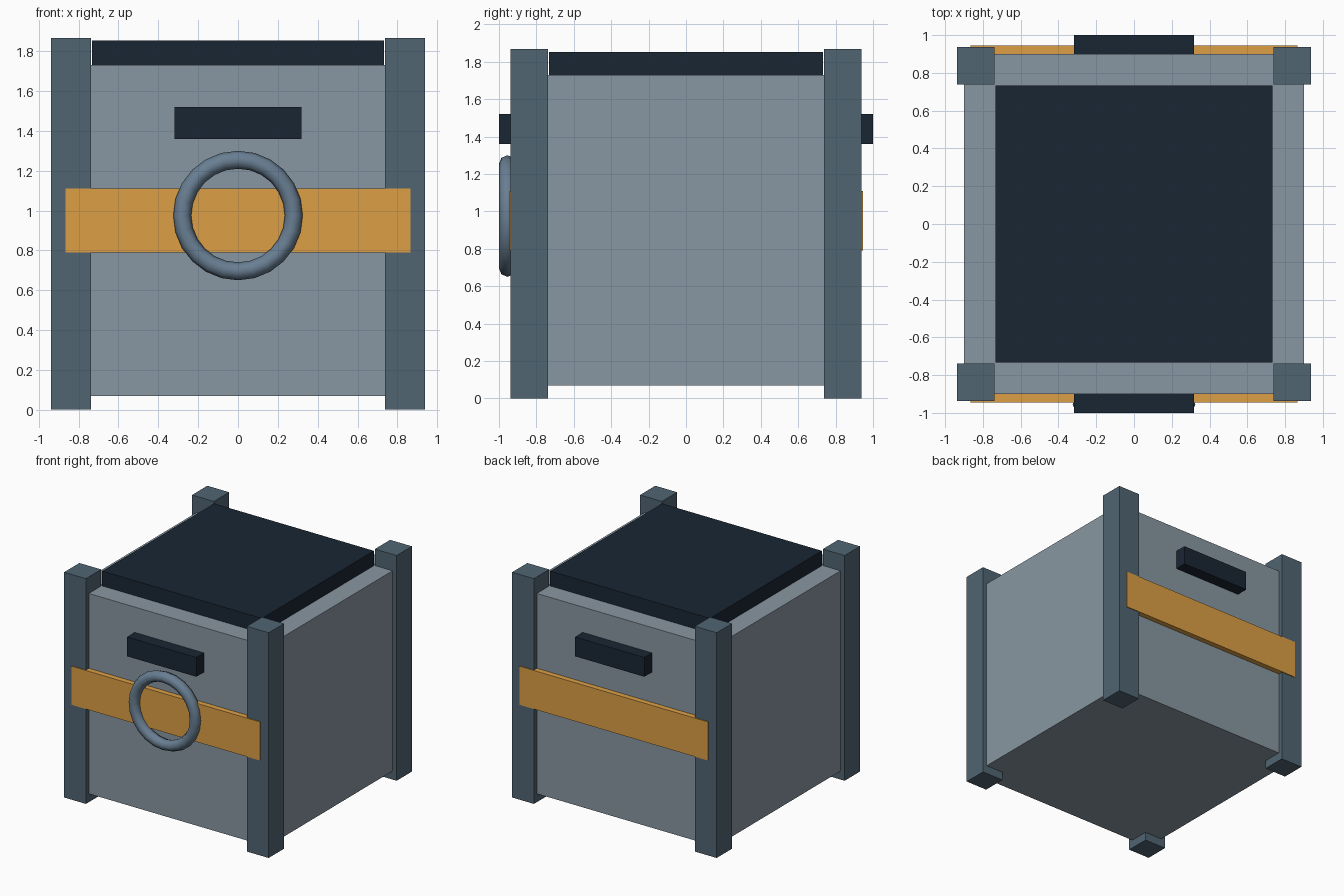
import bpy
import math

if "Cube" in bpy.data.objects:
    bpy.data.objects.remove(bpy.data.objects["Cube"])


def material(name, rgb):
    mat = bpy.data.materials.new(name)
    mat.diffuse_color = (*rgb, 1)
    mat.use_nodes = True
    mat.node_tree.nodes["Principled BSDF"].inputs["Base Color"].default_value = mat.diffuse_color
    return mat


PANEL = material("panel_grey", (0.25, 0.31, 0.36))
STEEL = material("frame_steel", (0.08, 0.13, 0.17))
DARK = material("dark_metal", (0.010, 0.019, 0.034))
ORANGE = material("orange_band", (0.72, 0.35, 0.06))
RING = material("ring_steel", (0.14, 0.21, 0.29))


def box(name, lo, hi, mat):
    """Axis-aligned box between two opposite corners."""
    bpy.ops.mesh.primitive_cube_add(size=1, location=[(a + b) / 2 for a, b in zip(lo, hi)])
    obj = bpy.context.object
    obj.name = name
    obj.scale = [b - a for a, b in zip(lo, hi)]
    bpy.ops.object.transform_apply(location=False, rotation=False, scale=True)
    obj.data.materials.append(mat)
    return obj


# Crate body and lid
box("crate_body", (-0.90, -0.90, 0.07), (0.90, 0.90, 1.73), PANEL)
box("lid", (-0.733, -0.733, 1.73), (0.733, 0.733, 1.853), DARK)

# Four corner posts
for sx, side in ((-1, "left"), (1, "right")):
    for sy, end in ((-1, "front"), (1, "back")):
        x, y = 0.838 * sx, 0.838 * sy
        box(f"{end}_{side}_post", (x - 0.1, y - 0.1, 0), (x + 0.1, y + 0.1, 1.867), STEEL)

# Coloured band and handle on the front and back
for sy, end in ((-1, "front"), (1, "back")):
    y = 0.915 * sy
    box(f"{end}_band", (-0.865, y - 0.03, 0.79), (0.865, y + 0.03, 1.11), ORANGE)
    y = 0.94 * sy
    box(f"{end}_handle", (-0.318, y - 0.06, 1.36), (0.318, y + 0.06, 1.52), DARK)

# Ring on the front face
bpy.ops.mesh.primitive_torus_add(
    major_radius=0.28, minor_radius=0.045, major_segments=24, minor_segments=8,
    location=(0, -0.955, 0.975), rotation=(math.pi / 2, 0, 0))
ring = bpy.context.object
ring.name = "front_ring"
ring.data.materials.append(RING)
bpy.ops.object.shade_smooth_by_angle(angle=math.radians(60))
